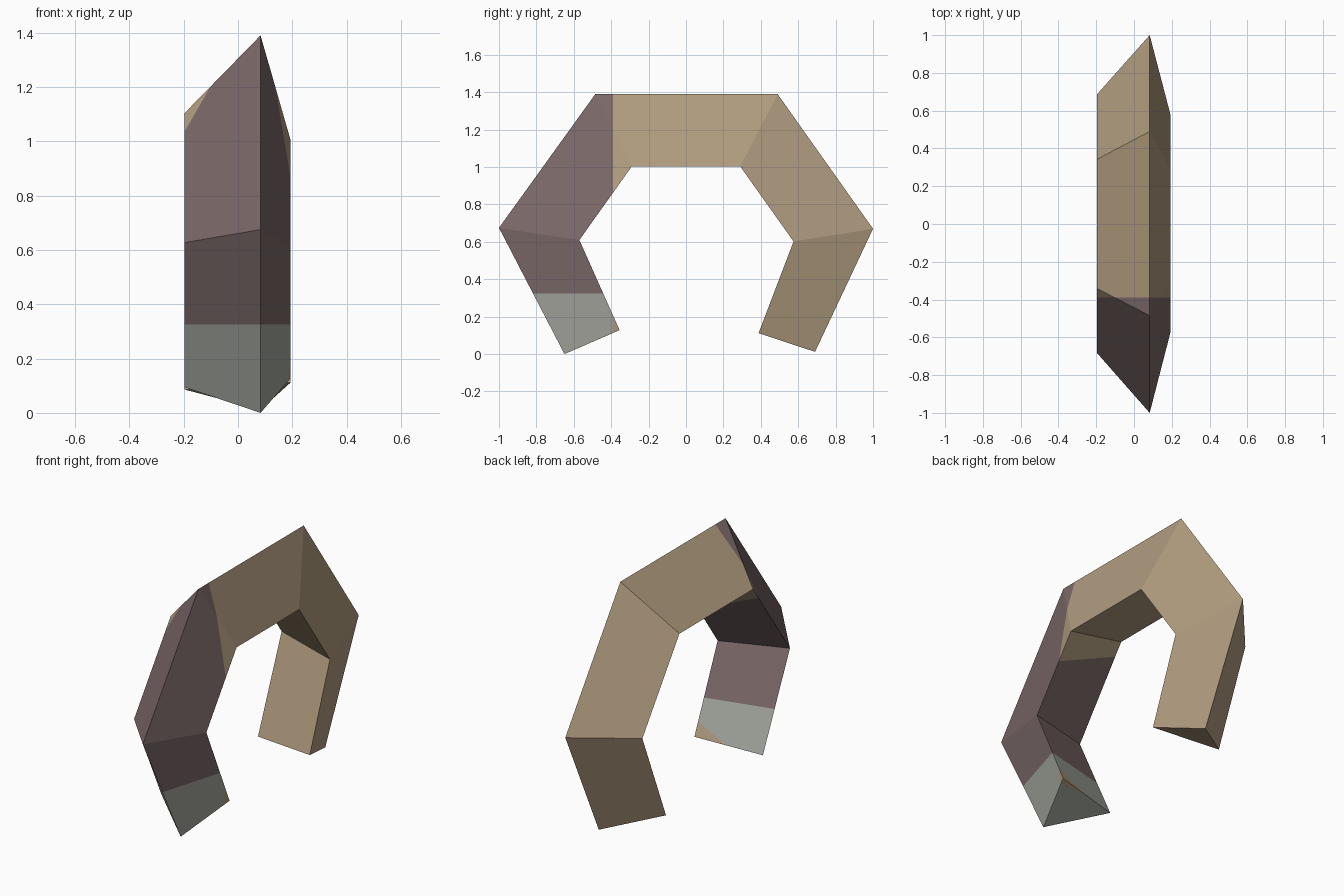
import bpy, bmesh
from mathutils import Vector

if "Cube" in bpy.data.objects:
    bpy.data.objects.remove(bpy.data.objects["Cube"])


def material(name, rgb):
    m = bpy.data.materials.new(name)
    m.diffuse_color = (*rgb, 1)
    m.use_nodes = True
    m.node_tree.nodes["Principled BSDF"].inputs["Base Color"].default_value = m.diffuse_color
    return m


# Outer ridge and inner edge of the arch as (y, z), one pair per ring
outer = [(-0.65, 0.0), (-1.0, 0.675), (-0.485, 1.39),
         (0.49, 1.39), (1.0, 0.67), (0.69, 0.012)]
inner = [(-0.355, 0.128), (-0.57, 0.61), (-0.29, 1.003),
         (0.29, 1.003), (0.575, 0.602), (0.388, 0.112)]
# Triangular cross-section: (x, share of the way from outer to inner)
section = [(0.083, 0.0), (0.194, 1.0), (-0.197, 0.74)]

# Arched tube
bm = bmesh.new()
rings = []
for o, i in zip(outer, inner):
    o, i = Vector(o), Vector(i)
    ring = []
    for x, t in section:
        p = o.lerp(i, t)
        ring.append(bm.verts.new((x, p.x, p.y)))
    rings.append(ring)
for a, b in zip(rings, rings[1:]):
    for k in range(3):
        n = (k + 1) % 3
        bm.faces.new((a[k], a[n], b[n], b[k]))
bm.faces.new(rings[0])
bm.faces.new(rings[-1])

# Cut the surface where the colours change
CUT_Y, CUT_Z = -0.39, 0.325
bmesh.ops.bisect_plane(bm, geom=bm.verts[:] + bm.edges[:] + bm.faces[:],
                       plane_co=(0, CUT_Y, 0), plane_no=(0, 1, 0))
left = [f for f in bm.faces if f.calc_center_median().y < CUT_Y]
edges = list({e for f in left for e in f.edges})
verts = list({v for f in left for v in f.verts})
bmesh.ops.bisect_plane(bm, geom=verts + edges + left,
                       plane_co=(0, 0, CUT_Z), plane_no=(0, 0, 1))
bmesh.ops.recalc_face_normals(bm, faces=bm.faces[:])

# Tan arch, mauve leg, grey foot
for f in bm.faces:
    c = f.calc_center_median()
    f.material_index = 0 if c.y > CUT_Y else (1 if c.z > CUT_Z else 2)

mesh = bpy.data.meshes.new("faceted_arch")
bm.to_mesh(mesh)
bm.free()
for m in (material("tan", (0.445, 0.337, 0.216)),
          material("mauve brown", (0.205, 0.144, 0.144)),
          material("grey green", (0.376, 0.392, 0.347))):
    mesh.materials.append(m)
bpy.context.collection.objects.link(bpy.data.objects.new("faceted_arch", mesh))
